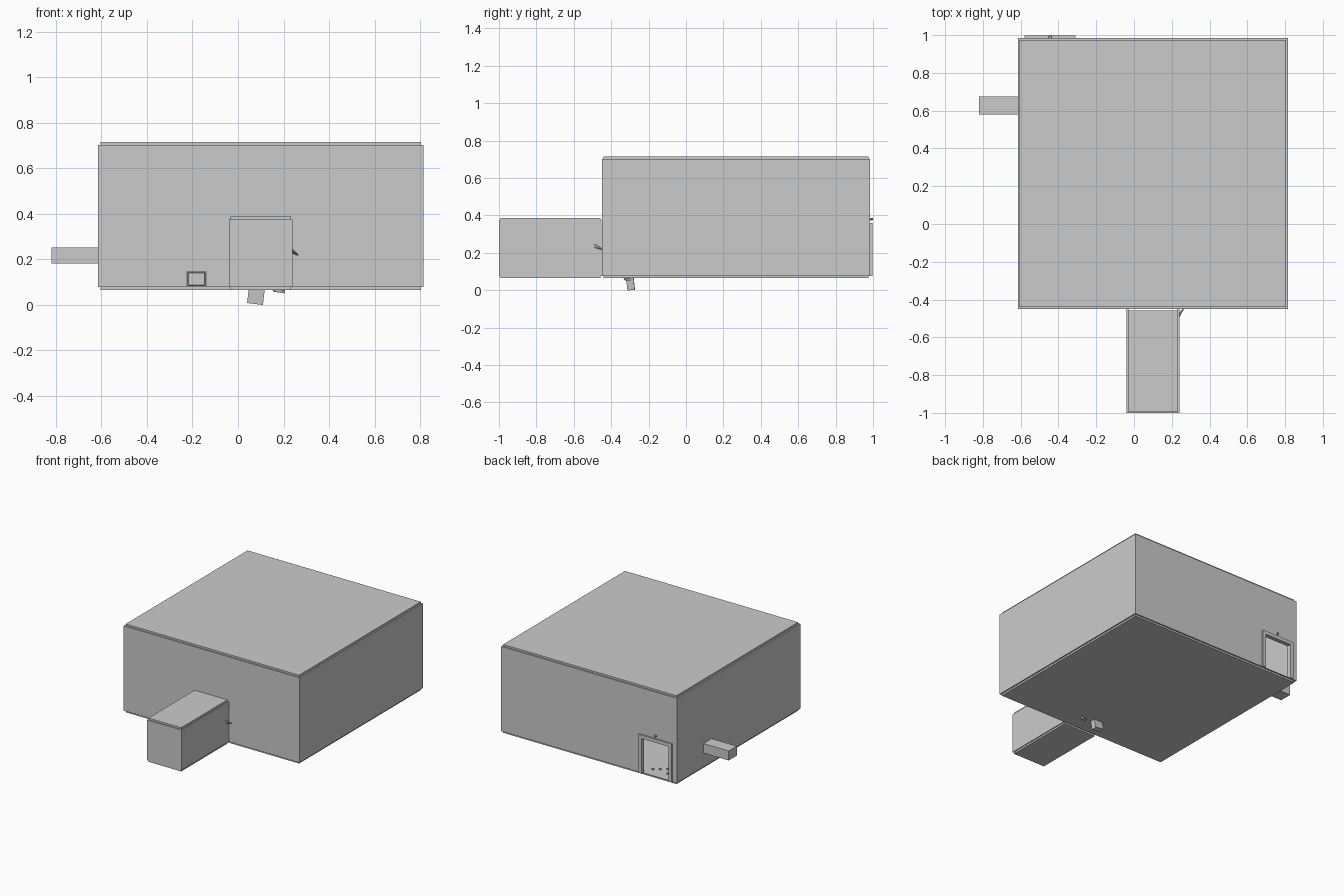
import bpy
import bmesh
from math import radians
from mathutils import Vector

cube = bpy.data.objects.get("Cube")
if cube:
    bpy.data.objects.remove(cube, do_unlink=True)

grey = bpy.data.materials.new("plain grey")
grey.use_nodes = True
grey.diffuse_color = (0.6, 0.6, 0.6, 1)
grey.node_tree.nodes["Principled BSDF"].inputs["Base Color"].default_value = (0.6, 0.6, 0.6, 1)


def box(name, low, high, tilt=(0, 0, 0), bevel=0):
    """Box between two corners, turned about its own centre."""
    low, high = Vector(low), Vector(high)
    mesh = bpy.data.meshes.new(name)
    bm = bmesh.new()
    bmesh.ops.create_cube(bm, size=1)
    bmesh.ops.scale(bm, vec=high - low, verts=bm.verts)
    if bevel:
        bmesh.ops.bevel(bm, geom=bm.edges[:], offset=bevel, segments=1, affect='EDGES')
    bm.to_mesh(mesh)
    bm.free()
    obj = bpy.data.objects.new(name, mesh)
    obj.location = (low + high) / 2
    obj.rotation_euler = [radians(a) for a in tilt]
    mesh.materials.append(grey)
    bpy.context.collection.objects.link(obj)
    return obj


def cut(target, name, low, high):
    """Cut a box-shaped hole in the target."""
    cutter = box(name, low, high)
    cutter.hide_render = True
    cutter.hide_set(True)
    cutter.display_type = 'WIRE'
    mod = target.modifiers.new(name, 'BOOLEAN')
    mod.operation = 'DIFFERENCE'
    mod.solver = 'EXACT'
    mod.object = cutter


def shell(name, low, high, wall, inset):
    """Walls open at top and bottom, with inset floor and roof slabs."""
    (x0, y0, z0), (x1, y1, z1) = low, high
    slab = 0.013
    walls = box(name + "_walls", (x0, y0, z0 + slab), (x1, y1, z1 - slab))
    cut(walls, name + "_hollow_cutter", (x0 + wall, y0 + wall, 0), (x1 - wall, y1 - wall, 1))
    for part, base in (("floor", z0), ("roof", z1 - slab)):
        box(f"{name}_{part}", (x0 + inset, y0 + inset, base), (x1 - inset, y1 - inset, base + slab))
    return walls


# Main room and entrance passage
room = shell("room", (-0.615, -0.45, 0.064), (0.815, 0.985, 0.714), 0.015, 0.01)
passage = shell("passage", (-0.04, -1.0, 0.064), (0.24, -0.45, 0.386), 0.01, 0.007)

# Openings: back door, passage doorway, low hatch in the front wall
cut(room, "back_door_cutter", (-0.565, 0.9, 0.08), (-0.335, 1.1, 0.335))
cut(room, "doorway_cutter", (-0.02, -0.5, 0.08), (0.22, -0.4, 0.36))
cut(passage, "passage_end_cutter", (-0.03, -0.5, 0), (0.23, -0.4, 1))
cut(room, "hatch_cutter", (-0.225, -0.5, 0.08), (-0.14, -0.4, 0.145))
box("hatch_panel", (-0.224, -0.448, 0.081), (-0.141, -0.44, 0.144), bevel=0.006)

# Door frame: two posts and a lintel, with a lamp over it
for side, x in (("right", -0.58), ("left", -0.335)):
    box(f"door_post_{side}", (x, 0.965, 0.077), (x + 0.025, 0.997, 0.36))
box("door_lintel", (-0.555, 0.965, 0.335), (-0.335, 0.997, 0.36))
box("door_lamp", (-0.453, 0.983, 0.374), (-0.437, 1.0, 0.387), bevel=0.003)

# Side duct
box("side_duct", (-0.82, 0.58, 0.18), (-0.605, 0.675, 0.25))

# Tilted block poking through the floor, with a scrap beside it
box("floor_block", (0.045, -0.318, 0.004), (0.115, -0.278, 0.09), tilt=(6, 7, 0))
box("floor_scrap", (0.155, -0.325, 0.054), (0.205, -0.305, 0.066), tilt=(10, 8, 20))

# Thin spike in the corner beside the passage
mesh = bpy.data.meshes.new("wall_spike")
bm = bmesh.new()
bmesh.ops.create_cone(bm, segments=6, radius1=0.012, radius2=0.002, depth=0.06, cap_ends=True)
bm.to_mesh(mesh)
bm.free()
mesh.materials.append(grey)
spike = bpy.data.objects.new("wall_spike", mesh)
spike.location = (0.248, -0.468, 0.228)
spike.rotation_euler = Vector((0.03, 0.04, -0.02)).to_track_quat('Z', 'Y').to_euler()
bpy.context.collection.objects.link(spike)

# Loose rubble just inside the back door
for i in range(5):
    x, y = -0.36 - 0.04 * i, 0.9 - 0.03 * (i % 3)
    box(f"rubble_{i + 1}", (x - 0.008, y - 0.006, 0.076), (x + 0.008, y + 0.006, 0.084), tilt=(0, 0, 35 * i))
